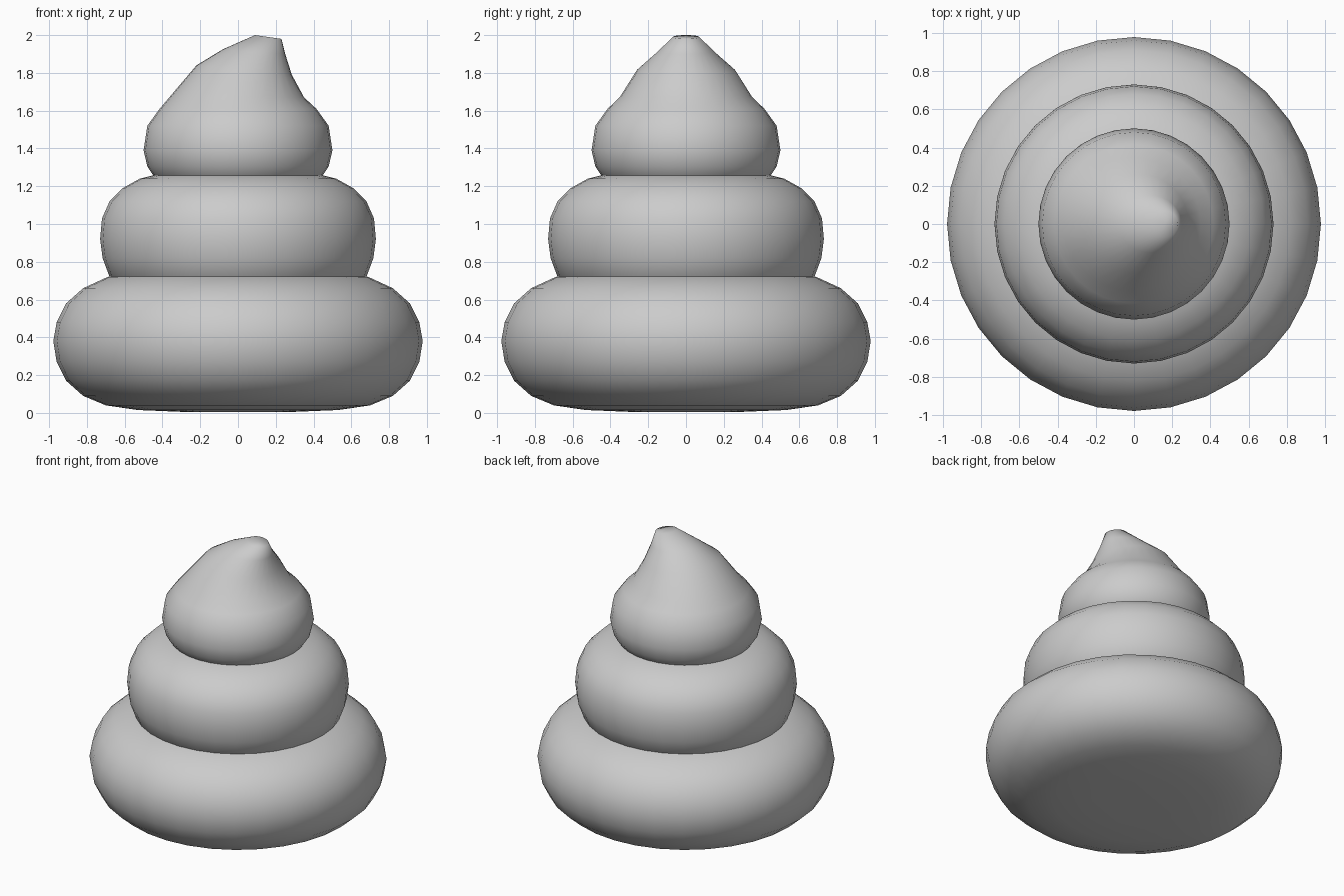
import bpy, bmesh
from math import sin, cos, pi

if "Cube" in bpy.data.objects:
    bpy.data.objects.remove(bpy.data.objects["Cube"])

SEGMENTS = 32


def loft(name, rings):
    """Skin rings given as (left x, left z, right x, right z, half depth)."""
    bm = bmesh.new()
    loops = []
    for x0, z0, x1, z1, depth in rings:
        loop = []
        for i in range(SEGMENTS):
            a = 2 * pi * i / SEGMENTS
            t = (1 + cos(a)) / 2
            loop.append(bm.verts.new((x0 + (x1 - x0) * t, depth * sin(a),
                                      z0 + (z1 - z0) * t)))
        loops.append(loop)
    for low, high in zip(loops, loops[1:]):
        for i in range(SEGMENTS):
            j = (i + 1) % SEGMENTS
            bm.faces.new((low[i], low[j], high[j], high[i]))
    # Close both ends with fans
    for loop, flip in ((loops[0], True), (loops[-1], False)):
        centre = sum((v.co for v in loop), loop[0].co * 0) / SEGMENTS
        c = bm.verts.new(centre)
        for i in range(SEGMENTS):
            a, b = loop[i], loop[(i + 1) % SEGMENTS]
            bm.faces.new((b, a, c) if flip else (a, b, c))
    mesh = bpy.data.meshes.new(name)
    bm.to_mesh(mesh)
    bm.free()
    for p in mesh.polygons:
        p.use_smooth = True
    obj = bpy.data.objects.new(name, mesh)
    bpy.context.collection.objects.link(obj)
    return obj


def level(profile):
    return [(-r, z, r, z, r) for r, z in profile]


# Wide bottom tier with a flattened base
loft("bottom_tier", level([
    (0.28, 0.005), (0.53, 0.015), (0.70, 0.04), (0.82, 0.09), (0.91, 0.17),
    (0.96, 0.27), (0.978, 0.38), (0.96, 0.48), (0.91, 0.58), (0.82, 0.66),
    (0.69, 0.72), (0.53, 0.745), (0.28, 0.755)]))

# Middle tier, its underside sunk into the bottom tier
loft("middle_tier", level([
    (0.40, 0.60), (0.52, 0.615), (0.61, 0.65), (0.68, 0.72), (0.717, 0.82),
    (0.73, 0.92), (0.72, 1.03), (0.68, 1.12), (0.61, 1.19), (0.52, 1.24),
    (0.40, 1.27), (0.21, 1.28)]))

# Top tier drawn up into a tip leaning to +x
loft("top_tip", level([
    (0.28, 1.16), (0.36, 1.18), (0.44, 1.245), (0.48, 1.305), (0.50, 1.39),
    (0.48, 1.52), (0.415, 1.61)]) + [
    (-0.36, 1.675, 0.35, 1.67, 0.35),
    (-0.22, 1.84, 0.285, 1.79, 0.26),
    (-0.08, 1.925, 0.25, 1.90, 0.15),
    (0.09, 2.0, 0.23, 1.98, 0.07)])
